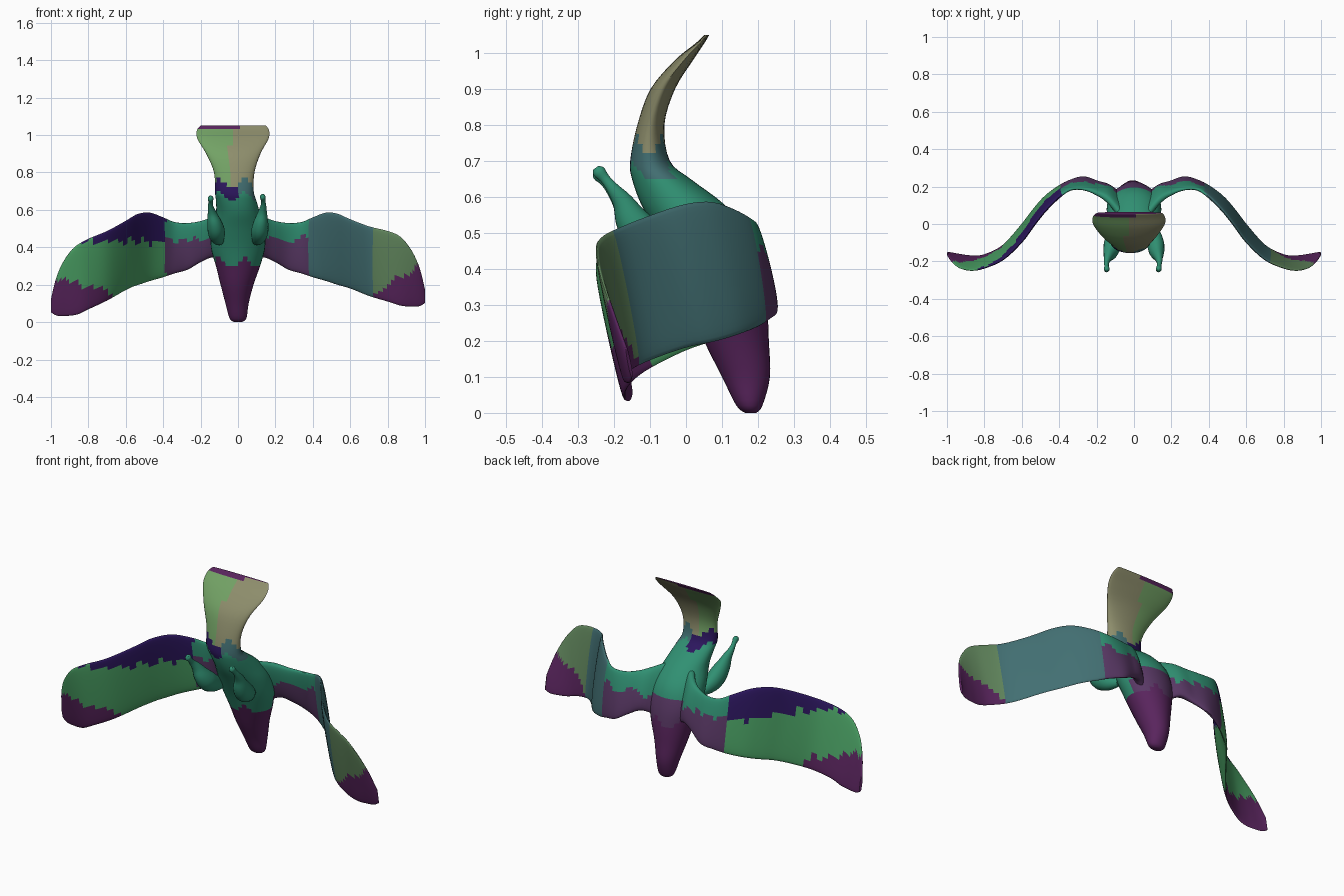
import bpy, bmesh, math

if "Cube" in bpy.data.objects:
    bpy.data.objects.remove(bpy.data.objects["Cube"])

COLS = {
    "teal": (.03, .28, .17), "green": (.07, .36, .13), "purple": (.10, .018, .11),
    "violet": (.025, .008, .11), "slate": (.055, .16, .17), "olive": (.27, .27, .15),
    "lime": (.17, .36, .13), "plum": (.10, .04, .13), "moss": (.12, .24, .11)}
NAMES = list(COLS)
MATS = []
for n, c in COLS.items():
    m = bpy.data.materials.new(n)
    m.diffuse_color = (*c, 1)
    m.use_nodes = True
    m.node_tree.nodes["Principled BSDF"].inputs["Base Color"].default_value = m.diffuse_color
    MATS.append(m)


def resample(rows, n):
    """Catmull-Rom interpolation of station rows."""
    out = []
    for i in range(len(rows) - 1):
        p0, p1 = rows[max(i - 1, 0)], rows[i]
        p2, p3 = rows[i + 1], rows[min(i + 2, len(rows) - 1)]
        for k in range(n):
            t = k / n
            out.append([.5 * (2 * b + (c - a) * t + (2 * a - 5 * b + 4 * c - d) * t * t
                              + (3 * b - a - 3 * c + d) * t ** 3)
                        for a, b, c, d in zip(p0, p1, p2, p3)])
    out.append(list(rows[-1]))
    return out


def loft(name, rings, colour):
    """Skin closed rings, cap the ends, colour the faces by position."""
    bm = bmesh.new()
    vs = [[bm.verts.new(p) for p in r] for r in rings]
    n = len(rings[0])
    for a, b in zip(vs, vs[1:]):
        for i in range(n):
            bm.faces.new((a[i], a[(i + 1) % n], b[(i + 1) % n], b[i]))
    bm.faces.new(vs[0])
    bm.faces.new(vs[-1])
    bmesh.ops.recalc_face_normals(bm, faces=bm.faces[:])
    for f in bm.faces:
        f.material_index = NAMES.index(colour(f.calc_center_median()))
    me = bpy.data.meshes.new(name)
    bm.to_mesh(me)
    bm.free()
    for m in MATS:
        me.materials.append(m)
    ob = bpy.data.objects.new(name, me)
    bpy.context.collection.objects.link(ob)
    bpy.context.view_layer.objects.active = ob
    ob.select_set(True)
    bpy.ops.object.shade_smooth_by_angle(angle=math.radians(50))
    ob.select_set(False)
    return ob


def angles(n):
    return [2 * math.pi * i / n for i in range(n)]


# Body, head and tail: z, centre x, half width, front y, back y
BODY = [(0, 0, .02, .165, .195), (.02, 0, .045, .14, .212), (.1, -.005, .062, .10, .233),
        (.2, -.005, .088, .05, .230), (.3, 0, .118, .01, .225), (.4, 0, .145, -.03, .21),
        (.5, 0, .14, -.08, .175), (.58, 0, .118, -.125, .105), (.65, -.01, .108, -.15, .012),
        (.7, -.02, .104, -.155, -.045), (.8, -.02, .108, -.135, -.06),
        (.9, -.025, .145, -.098, -.03), (.98, -.027, .19, -.03, .02),
        (1.025, -.027, .193, .025, .05), (1.05, -.025, .175, .052, .065)]


def body_colour(c):
    jag = .025 * math.sin(c.x * 45)
    if c.z < .32 + jag:
        return "purple"
    if c.y > .13 and c.z < .45:
        return "plum"
    if c.z > 1.03 and c.x < 0:
        return "purple"
    if c.z > .74 + jag:
        return "lime" if c.x < -.02 + jag else "olive"
    if c.z > .67 + jag:
        return "violet" if c.x < 0 else "slate"
    return "teal"


rings = [[(x + w * math.cos(a), (f + b) / 2 + (b - f) / 2 * math.sin(a), z) for a in angles(32)]
         for z, x, w, f, b in resample(BODY, 4)]
loft("body_and_tail", rings, body_colour)

# Wings: x, top z, top y, bottom z, bottom y, half thickness
WING = [(.06, .59, .03, .30, .13, .055), (.13, .565, .12, .345, .19, .04),
        (.2, .54, .165, .32, .222, .024), (.27, .53, .187, .28, .248, .018),
        (.34, .535, .185, .26, .23, .016), (.4, .56, .145, .24, .20, .016),
        (.47, .585, .075, .22, .15, .015), (.53, .58, .00, .20, .085, .014),
        (.6, .55, -.095, .18, -.005, .013), (.7, .512, -.19, .14, -.115, .012),
        (.8, .487, -.235, .11, -.165, .011), (.87, .455, -.248, .088, -.17, .010),
        (.93, .38, -.235, .083, -.162, .009), (.97, .29, -.205, .085, -.155, .008),
        (.997, .18, -.165, .10, -.15, .006)]


def wing_colour_right(c):
    jag = .02 * math.sin(c.x * 40)
    if c.x < .37 + jag:
        return "plum" if c.z < .44 + jag else "teal"
    if c.x > .72 and c.z < .19 + (c.x - .78) * .6 + jag * .5:
        return "purple"
    return "moss" if c.x > .74 + jag else "slate"


def wing_colour_left(c):
    x = -c.x
    jag = .015 * math.sin(x * 90)
    if x < .39 + jag:
        return "plum" if c.z < .44 + jag else "teal"
    if x > .68 and c.z < .17 + (x - .7) * .25 + jag:
        return "purple"
    return "violet" if c.z > .43 + jag and x < .86 else "green"


for side, name, col in ((1, "right_wing", wing_colour_right), (-1, "left_wing", wing_colour_left)):
    rings = []
    path = resample(WING, 4)
    for i, (x, zt, yt, zb, yb, h) in enumerate(path):
        # the left wing hangs slightly lower towards its tip
        sag = .05 * min(max((x - .55) / .3, 0), 1) if side < 0 else 0
        # thickness runs across the wing path seen from above
        a, b = path[max(i - 1, 0)], path[min(i + 1, len(path) - 1)]
        dx, dy = b[0] - a[0], (b[2] + b[4] - a[2] - a[4]) / 2
        ln = math.hypot(dx, dy)
        nx, ny = -dy / ln, dx / ln
        if x < .2:
            nx, ny = 0, 1
        ring = []
        for t in angles(36):
            s = .5 - .5 * math.cos(t)
            k = h * math.copysign(abs(math.sin(t)) ** .7, math.sin(t))
            ring.append((side * (x + nx * k), yb + (yt - yb) * s + ny * k,
                         zb + (zt - zb) * s - sag))
        rings.append(ring)
    loft(name, rings, col)

# Legs: tucked thigh swelling, thin shank and small clenched foot (x, y, z, radius)
LEG = [(.095, .0, .43, .02), (.11, -.06, .455, .045), (.117, -.115, .49, .054),
       (.122, -.15, .535, .046), (.13, -.175, .585, .029), (.136, -.205, .625, .017),
       (.134, -.225, .65, .014), (.132, -.242, .67, .018), (.131, -.25, .681, .009)]
for side, name in ((1, "right_leg"), (-1, "left_leg")):
    rings = []
    path = resample(LEG, 4)
    for i, (x, y, z, r) in enumerate(path):
        a, b = path[max(i - 1, 0)], path[min(i + 1, len(path) - 1)]
        dy, dz = b[1] - a[1], b[2] - a[2]
        ln = math.hypot(dy, dz)
        off = 0 if side > 0 else .015 * max(0, (z - .5) / .18)
        rings.append([(side * (x + off + r * .85 * math.cos(t)), y - dz / ln * r * math.sin(t),
                       z + dy / ln * r * math.sin(t) - off * .6) for t in angles(16)])
    loft(name, rings, lambda c: "teal")
